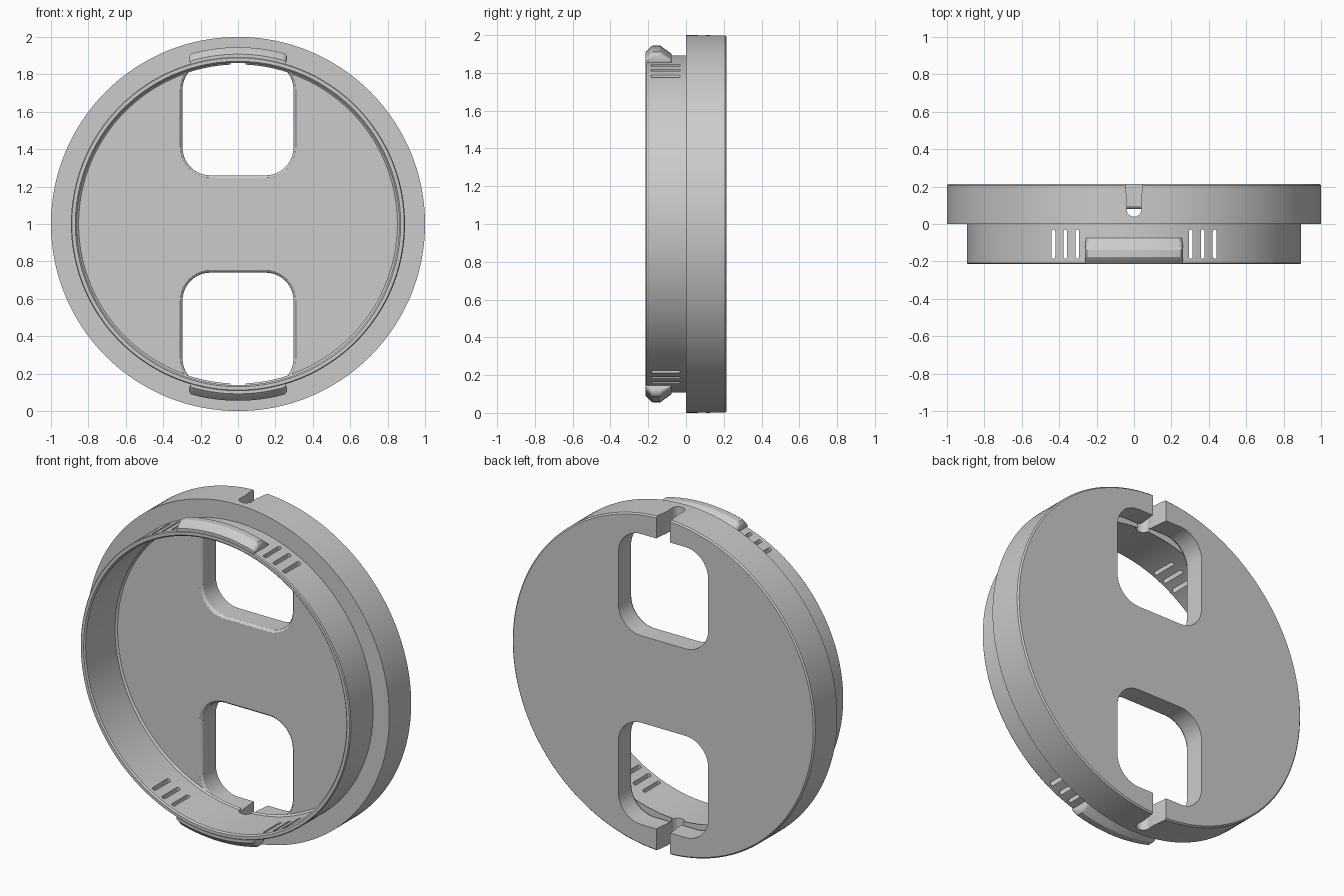
import bpy, bmesh
from math import sin, cos, pi, radians

if "Cube" in bpy.data.objects:
    bpy.data.objects.remove(bpy.data.objects["Cube"])

SEG = 192


def finish(name, bm):
    bmesh.ops.recalc_face_normals(bm, faces=bm.faces)
    me = bpy.data.meshes.new(name)
    bm.to_mesh(me)
    bm.free()
    ob = bpy.data.objects.new(name, me)
    bpy.context.collection.objects.link(ob)
    return ob


def loft(name, rings, wrap=False):
    """Join closed vertex rings; cap the ends unless wrapped."""
    bm = bmesh.new()
    vs = [[bm.verts.new(p) for p in ring] for ring in rings]
    n = len(vs[0])
    for a, b in zip(vs, vs[1:] + (vs[:1] if wrap else [])):
        for i in range(n):
            j = (i + 1) % n
            bm.faces.new((a[i], a[j], b[j], b[i]))
    if not wrap:
        bm.faces.new(vs[0])
        bm.faces.new(vs[-1])
    return finish(name, bm)


def polar(r, y, a):
    return (r * sin(a), y, 1 + r * cos(a))


def rounded_rect(cx, cy, hx, hy, r, steps=10):
    pts = []
    for k, (sx, sy) in enumerate([(1, 1), (-1, 1), (-1, -1), (1, -1)]):
        for i in range(steps + 1):
            a = pi / 2 * (k + i / steps)
            pts.append((cx + sx * (hx - r) + r * cos(a), cy + sy * (hy - r) + r * sin(a)))
    return pts


def smooth(ob):
    bpy.ops.object.select_all(action='DESELECT')
    ob.select_set(True)
    bpy.context.view_layer.objects.active = ob
    bpy.ops.object.shade_smooth_by_angle(angle=radians(30))


# Cap: round plate, thick rim and thin neck ring as one turned profile
profile = [(0.992, 0.215), (1.0, 0.207), (1.0, 0.0), (0.893, 0.0), (0.893, -0.209),
           (0.888, -0.215), (0.87, -0.215), (0.862, -0.207), (0.862, 0.07), (0.852, 0.08)]
cap = loft("cap_body", [[polar(r, y, 2 * pi * i / SEG) for i in range(SEG)] for r, y in profile])

cutters = []

# Two rounded windows with eased front edges
for s in (-1, 1):
    rings = []
    for y, g in ((0.079, 0.015), (0.084, 0.007), (0.095, 0.0), (0.3, 0.0)):
        rings.append([(x, y, z) for x, z in
                      rounded_rect(0, 1 + s * 0.564, 0.297 + g, 0.304 + g, 0.15 + g)])
    cutters.append(loft("window_cutter", rings))

# Keyhole notches through the rim, top and bottom
notch = [(0.046, 0.3), (0.046, 0.2), (0.036, 0.12)]
notch += [(0.04 * cos(a), 0.078 + 0.04 * sin(a)) for a in (radians(20 - 22 * i) for i in range(11))]
notch += [(-0.036, 0.12), (-0.046, 0.2), (-0.046, 0.3)]
for z0, z1 in ((-0.1, 0.25), (1.75, 2.1)):
    cutters.append(loft("notch_cutter", [[(x, y, z) for x, y in notch] for z in (z0, z1)]))

# Narrow slots beside the snap tabs, passing through both neck walls
for s in (-1, 1):
    for x in (0.303, 0.367, 0.431):
        slot = rounded_rect(s * x, -0.108, 0.010, 0.078, 0.0095, 4)
        cutters.append(loft("slot_cutter", [[(px, py, z) for px, py in slot] for z in (-0.1, 2.1)]))

for c in cutters:
    c.hide_render = True
    m = cap.modifiers.new("cut", 'BOOLEAN')
    m.operation = 'DIFFERENCE'
    m.solver = 'EXACT'
    m.object = c
bpy.context.view_layer.objects.active = cap
for m in list(cap.modifiers):
    bpy.ops.object.modifier_apply(modifier=m.name)
for c in cutters:
    bpy.data.objects.remove(c)
smooth(cap)

# Snap tabs: ridged arcs on the neck with eased ends
tab = [(0.891, -0.215), (0.908, -0.215), (0.94, -0.184), (0.945, -0.176),
       (0.945, -0.138), (0.94, -0.13), (0.9, -0.076), (0.891, -0.076)]
half = 16.6
stations = [(-half, 0.55), (-half + 0.4, 0.8), (-half + 1.2, 1.0)]
stations += [(-15 + 30 * i / 24, 1.0) for i in range(25)]
stations += [(-a, f) for a, f in reversed(stations[:3])]
for name, base in (("snap_tab_top", 0), ("snap_tab_bottom", 180)):
    rings = [[polar(0.891 + (r - 0.891) * f, y, radians(base + a)) for r, y in tab]
             for a, f in stations]
    smooth(loft(name, rings))
